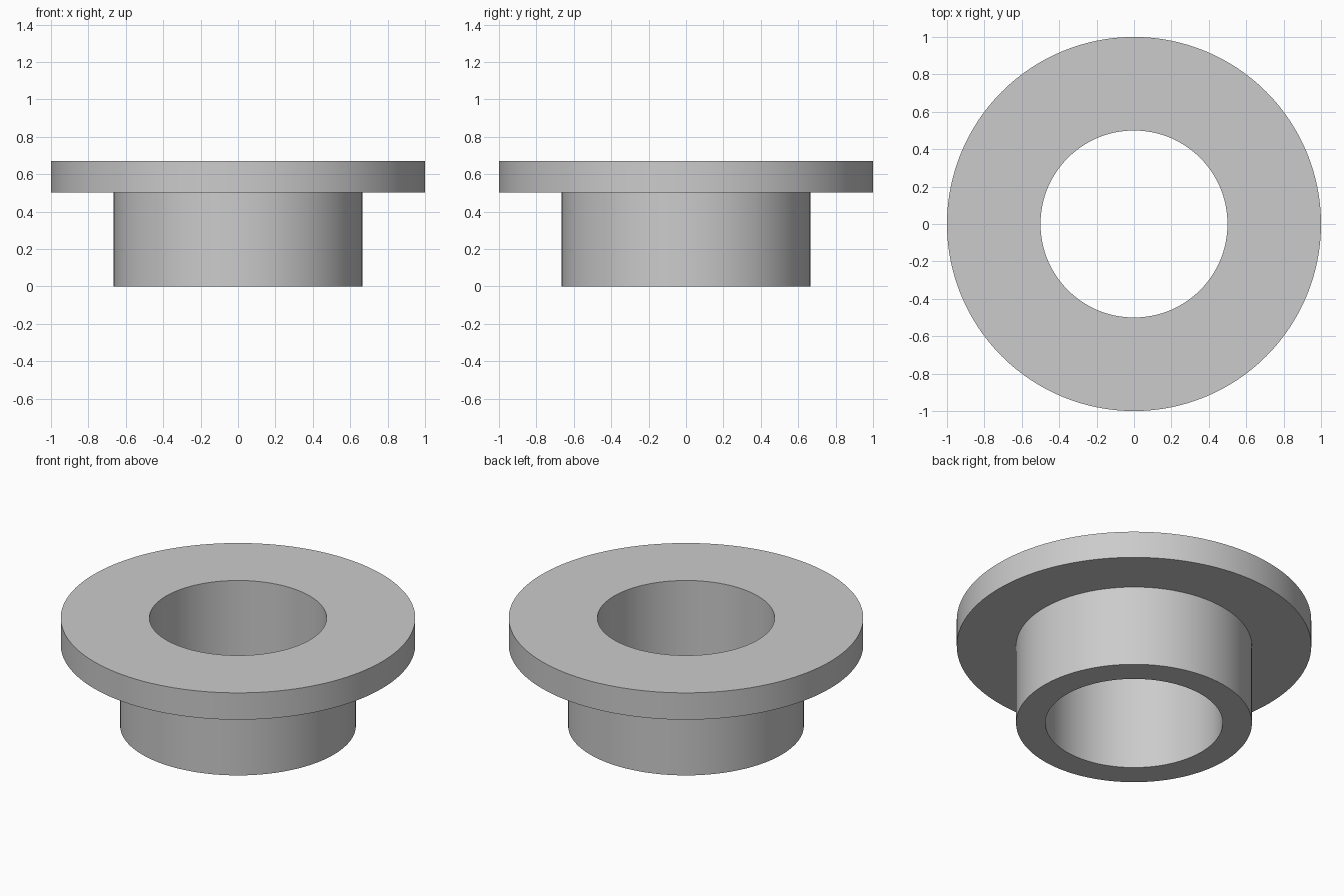
import bpy
import bmesh
import math

SEGMENTS = 128
BORE, SLEEVE, FLANGE = 0.5, 0.665, 1.0
SHOULDER, TOP = 0.503, 0.67

default_cube = bpy.data.objects.get("Cube")
if default_cube:
    bpy.data.objects.remove(default_cube, do_unlink=True)

# Plain grey metal
grey = bpy.data.materials.new("plain_grey")
grey.use_nodes = True
colour = (0.6, 0.6, 0.6, 1.0)
grey.diffuse_color = colour
grey.node_tree.nodes["Principled BSDF"].inputs["Base Color"].default_value = colour


def lathe(name, profile, material):
    """Revolve a closed (radius, height) profile around the z axis."""
    bm = bmesh.new()
    rings = []
    for i in range(SEGMENTS):
        a = math.tau * i / SEGMENTS
        rings.append([bm.verts.new((r * math.cos(a), r * math.sin(a), z))
                      for r, z in profile])
    count = len(profile)
    for i, ring in enumerate(rings):
        following = rings[(i + 1) % SEGMENTS]
        for j in range(count):
            k = (j + 1) % count
            bm.faces.new((ring[j], following[j], following[k], ring[k]))
    bmesh.ops.recalc_face_normals(bm, faces=bm.faces)
    mesh = bpy.data.meshes.new(name)
    bm.to_mesh(mesh)
    bm.free()
    mesh.materials.append(material)
    obj = bpy.data.objects.new(name, mesh)
    bpy.context.collection.objects.link(obj)
    return obj


# Flanged bushing: sleeve, shoulder and flange around one through bore
bushing = lathe("flanged_bushing", [
    (BORE, 0), (SLEEVE, 0), (SLEEVE, SHOULDER),
    (FLANGE, SHOULDER), (FLANGE, TOP), (BORE, TOP),
], grey)

# Smooth round walls with crisp rims
bpy.ops.object.select_all(action='DESELECT')
bushing.select_set(True)
bpy.context.view_layer.objects.active = bushing
bpy.ops.object.shade_smooth_by_angle(angle=math.radians(30))
